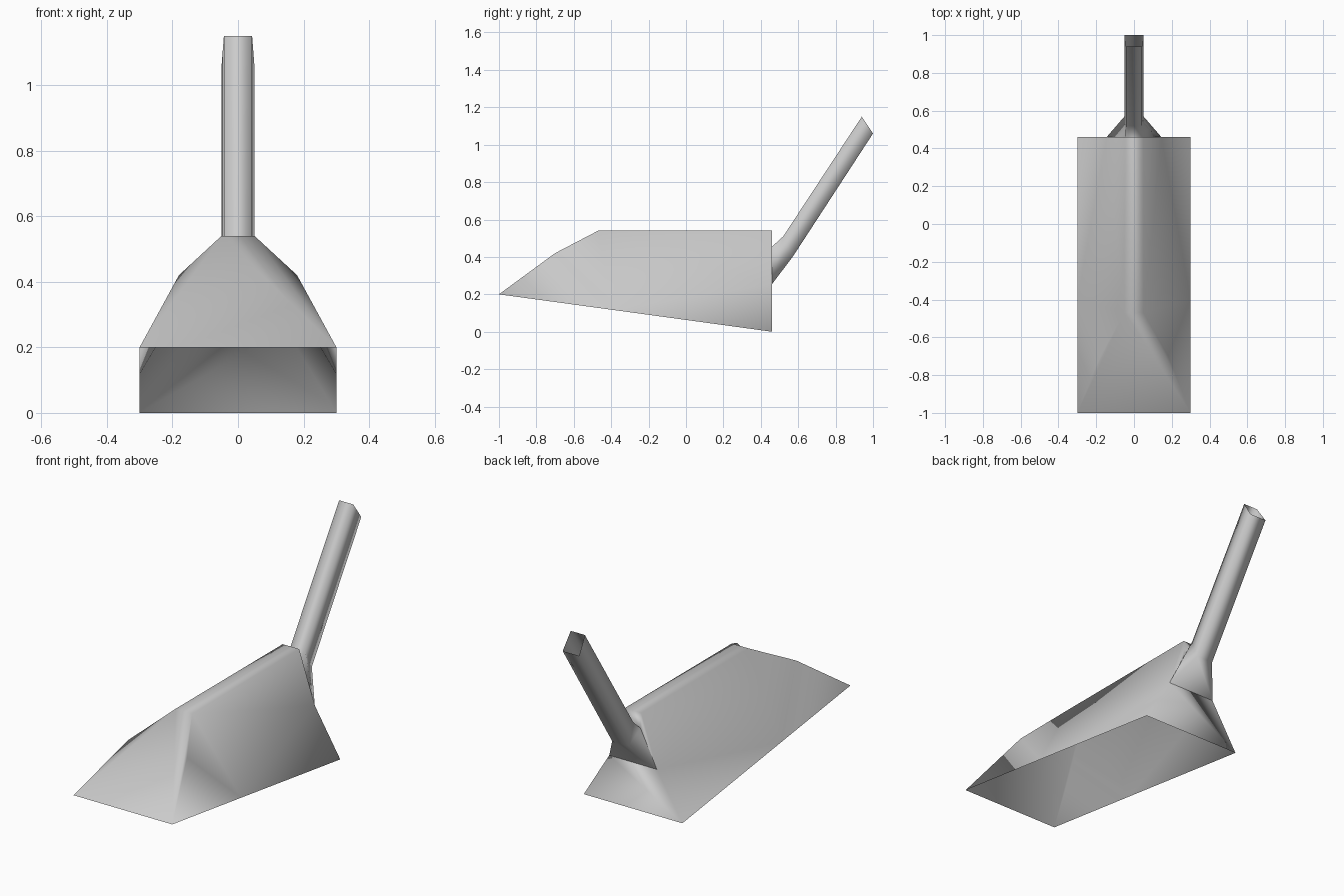
import bpy

cube = bpy.data.objects.get("Cube")
if cube:
    bpy.data.objects.remove(cube, do_unlink=True)

grey = bpy.data.materials.new("plain grey")
grey.use_nodes = True
grey.diffuse_color = (0.6, 0.6, 0.6, 1)
grey.node_tree.nodes["Principled BSDF"].inputs["Base Color"].default_value = (0.6, 0.6, 0.6, 1)


def build(name, points, sides, spans):
    """Mirror named +x points; sides are faces on +x, spans cross the middle."""
    names = list(points)
    verts = [points[n] for n in names] + [(-x, y, z) for x, y, z in points.values()]
    right = {n: i for i, n in enumerate(names)}
    left = {n: i + len(names) for n, i in right.items()}
    faces = []
    for face in sides:
        faces.append([right[n] for n in face])
        faces.append([left[n] for n in reversed(face)])
    for a, b in spans:
        faces.append([right[a], right[b], left[b], left[a]])
    mesh = bpy.data.meshes.new(name)
    mesh.from_pydata(verts, [], faces)
    mesh.materials.append(grey)
    mesh.shade_smooth()
    obj = bpy.data.objects.new(name, mesh)
    bpy.context.collection.objects.link(obj)
    # Large panels dominate the soft shading
    mod = obj.modifiers.new("weighted normals", 'WEIGHTED_NORMAL')
    mod.mode = 'FACE_AREA'
    return obj


# Open-bottomed sloping shell
shell = {
    "nose": (0.30, -1.00, 0.20),
    "shoulder": (0.18, -0.70, 0.42),
    "ridge_front": (0.05, -0.47, 0.54),
    "ridge_back": (0.05, 0.46, 0.54),
    "rim": (0.30, -0.40, 0.118),
    "heel": (0.30, 0.46, 0.00),
    "lip": (0.145, 0.46, 0.255),
    "neck": (0.045, 0.46, 0.455),
}
build("body_shell", shell,
      sides=[
          ("nose", "rim", "shoulder"),
          ("rim", "ridge_front", "shoulder"),
          ("rim", "heel", "lip"),
          ("rim", "lip", "ridge_front"),
          ("lip", "ridge_back", "ridge_front"),
          ("nose", "shoulder", "ridge_front"),
          ("lip", "neck", "ridge_back"),
      ],
      spans=[
          ("ridge_front", "ridge_back"),
          ("nose", "ridge_front"),
          ("lip", "heel"),
          ("ridge_back", "neck"),
      ])

# Flared collar running into a hollow square handle
handle = {
    "low0": shell["lip"], "top0": shell["neck"],
    "low1": (0.05, 0.57, 0.40), "top1": (0.043, 0.52, 0.51),
    "low2": (0.05, 1.00, 1.06), "top2": (0.043, 0.94, 1.15),
}
sides, spans = [], []
for i in range(2):
    j = i + 1
    sides.append((f"low{i}", f"low{j}", f"top{j}", f"top{i}"))
    spans += [(f"top{i}", f"top{j}"), (f"low{j}", f"low{i}")]
build("handle", handle, sides, spans)
